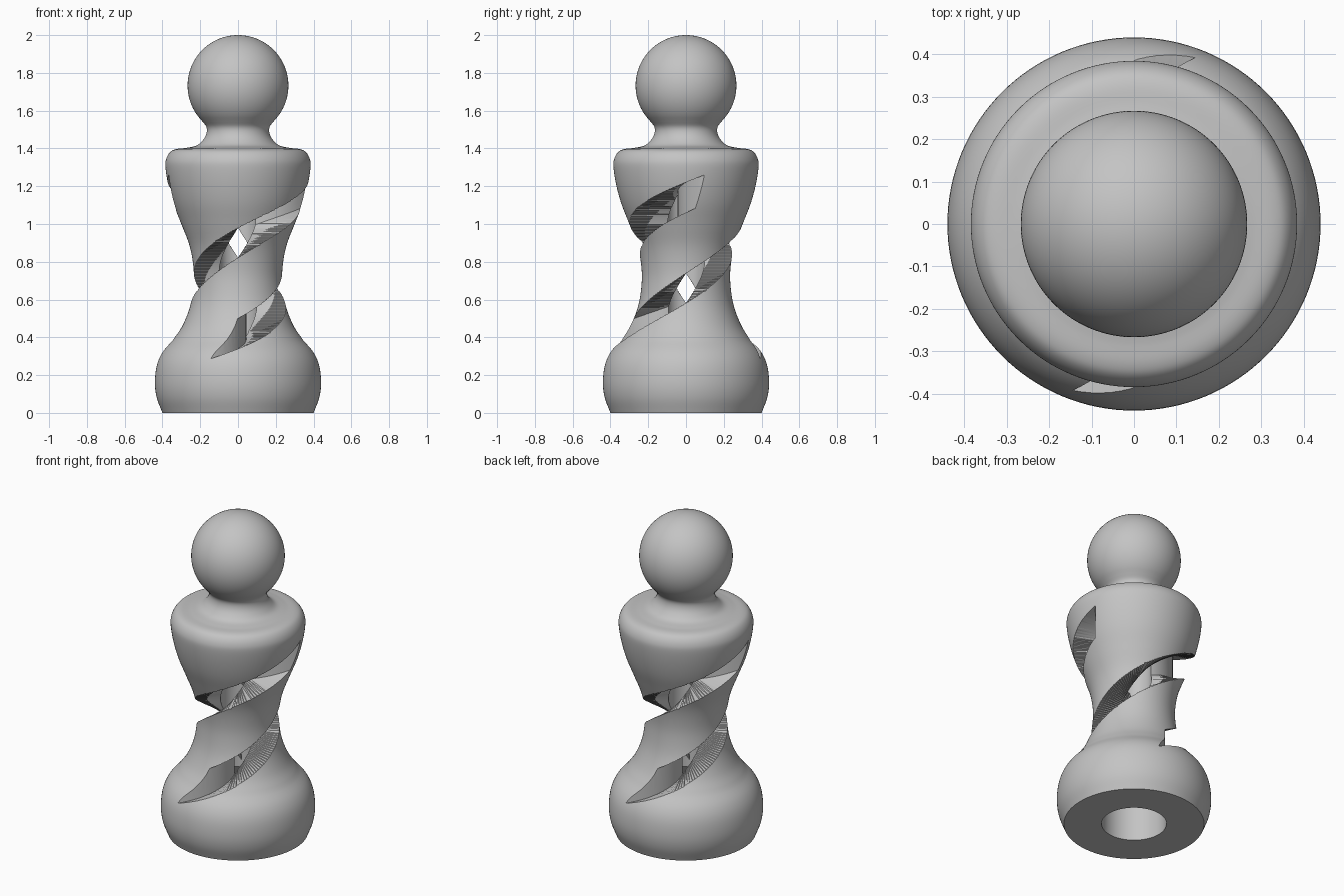
import bpy, bmesh
from math import sin, cos, pi, radians
from mathutils import Vector

if "Cube" in bpy.data.objects:
    bpy.data.objects.remove(bpy.data.objects["Cube"], do_unlink=True)

SEGMENTS = 128

# Single grey finish
grey = bpy.data.materials.new("plain_grey")
grey.use_nodes = True
colour = (0.55, 0.55, 0.55, 1)
grey.diffuse_color = colour
grey.node_tree.nodes["Principled BSDF"].inputs["Base Color"].default_value = colour


def smooth_path(points, steps=5):
    """Catmull-Rom curve through (radius, height) points."""
    p = [Vector(q) for q in points]
    p = [2 * p[0] - p[1]] + p + [2 * p[-1] - p[-2]]
    path = []
    for a, b, c, d in zip(p, p[1:], p[2:], p[3:]):
        for i in range(steps):
            t = i / steps
            path.append(b + (c - a) * t / 2 + (2 * a - 5 * b + 4 * c - d) * t * t / 2
                        + (3 * b - a - 3 * c + d) * t ** 3 / 2)
    return path + [p[-2]]


def add_object(name, bm):
    bmesh.ops.recalc_face_normals(bm, faces=bm.faces)
    mesh = bpy.data.meshes.new(name)
    bm.to_mesh(mesh)
    bm.free()
    mesh.materials.append(grey)
    obj = bpy.data.objects.new(name, mesh)
    bpy.context.collection.objects.link(obj)
    return obj


def bridge(bm, rings):
    """Join closed rings into a capped solid."""
    for low, high in zip(rings, rings[1:]):
        for i in range(len(low)):
            j = (i + 1) % len(low)
            bm.faces.new((low[i], low[j], high[j], high[i]))
    bm.faces.new(rings[0])
    bm.faces.new(rings[-1])


def lathe(name, path):
    bm = bmesh.new()
    turns = [2 * pi * i / SEGMENTS for i in range(SEGMENTS)]
    bridge(bm, [[bm.verts.new((r * cos(a), r * sin(a), z)) for a in turns] for r, z in path])
    return add_object(name, bm)


def spiral_slot(name, turn):
    """Helical band whose floor slopes up to the surface at both ends."""
    bm = bmesh.new()
    start, end, half_height = -114, 204, 0.08
    rings = []
    for i in range(107):
        deg = start + (end - start) * i / 106
        beyond = max(-66 - deg, deg - 156)
        floor = max(0.05, 0.1 + 0.0072 * beyond)
        z = 0.66 + 0.48 * deg / 180
        a = radians(deg + turn)
        rings.append([bm.verts.new((r * cos(a), r * sin(a), z + h)) for r, h in (
            (floor, -half_height), (0.52, -half_height), (0.52, half_height), (floor, half_height))])
    bridge(bm, rings)
    bmesh.ops.triangulate(bm, faces=bm.faces)
    return add_object(name, bm)


# Turned body: base bulge, waist and collar, neck, ball head
base = smooth_path([(0.4, 0), (0.43, 0.08), (0.44, 0.16), (0.43, 0.25), (0.4, 0.32), (0.345, 0.385)])
waist = smooth_path([(0.345, 0.385), (0.295, 0.46), (0.255, 0.56), (0.237, 0.66), (0.235, 0.76),
                     (0.255, 0.88), (0.3, 1.0), (0.343, 1.11), (0.37, 1.21), (0.384, 1.3),
                     (0.38, 1.345), (0.36, 1.38), (0.33, 1.396), (0.28, 1.402)])
neck = smooth_path([(0.28, 1.402), (0.22, 1.415), (0.185, 1.445), (0.167, 1.48),
                    (0.168, 1.515), (0.195, 1.551)])
head = [(0.267 * cos(a), 1.733 + 0.267 * sin(a))
        for a in (radians(-43 + 132 * i / 40) for i in range(41))]
body = lathe("pawn_body", base + waist[1:] + neck[1:] + head[1:])

# Cutters: stepped bore from below and two opposite spiral slots
bore = lathe("bore_cutter", [(0.185, -0.1), (0.185, 0.28), (0.1, 0.36), (0.1, 1.25)])
cutters = [bore, spiral_slot("slot_cutter_a", 0), spiral_slot("slot_cutter_b", 180)]

bpy.ops.object.select_all(action="DESELECT")
bpy.context.view_layer.objects.active = body
body.select_set(True)
for cutter in cutters:
    cut = body.modifiers.new(cutter.name, "BOOLEAN")
    cut.operation = "DIFFERENCE"
    cut.solver = "EXACT"
    cut.object = cutter
    bpy.ops.object.modifier_apply(modifier=cut.name)
    bpy.data.objects.remove(cutter, do_unlink=True)

bpy.ops.object.shade_smooth_by_angle(angle=radians(30))
